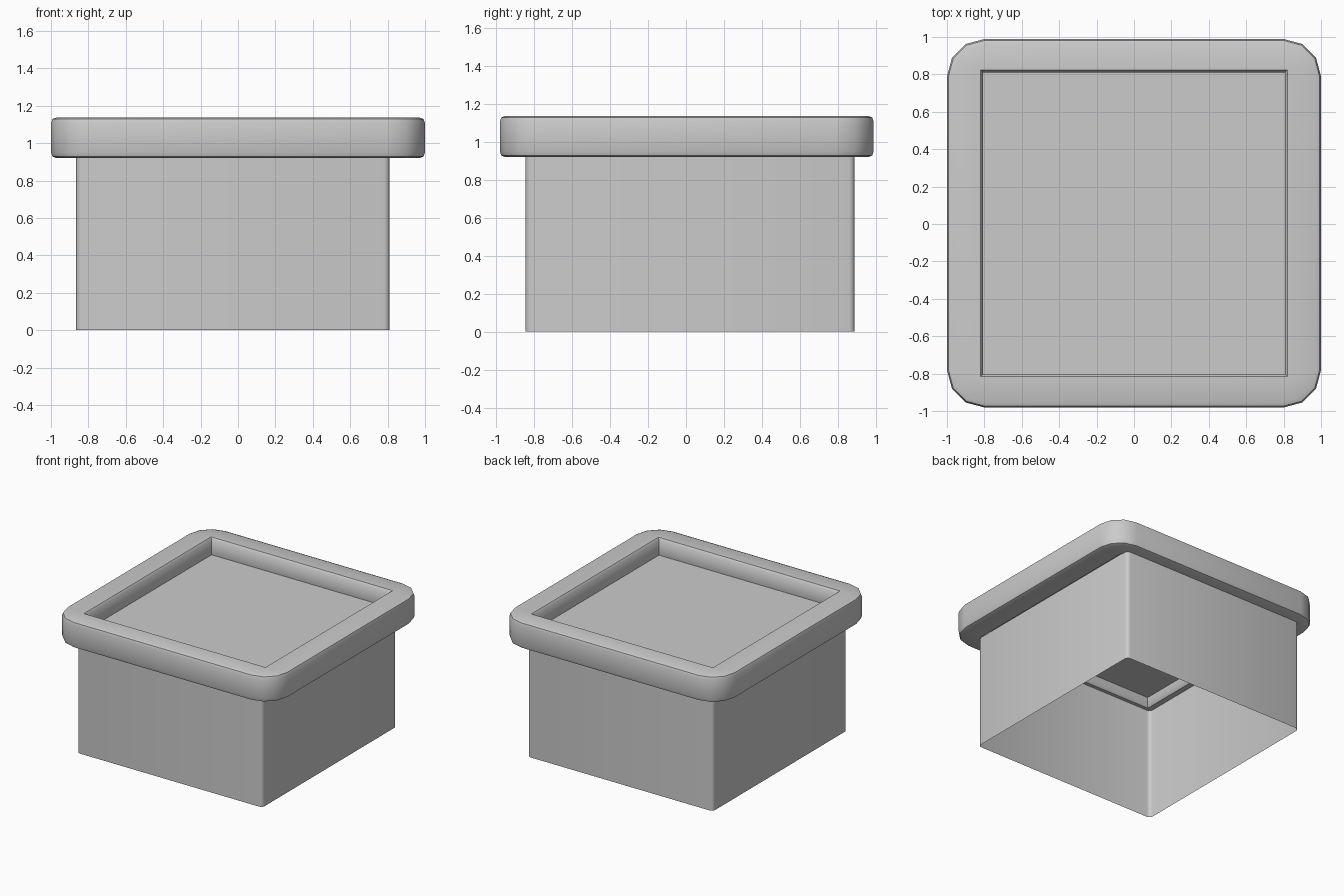
import bpy, bmesh
from math import pi, cos, sin, radians

if "Cube" in bpy.data.objects:
    bpy.data.objects.remove(bpy.data.objects["Cube"])

CORNERS = [(1, 1, 0), (-1, 1, pi / 2), (-1, -1, pi), (1, -1, 1.5 * pi)]


def rounded_loop(hx, hy, r, steps, z, cx=0, cy=0):
    """Rectangle with rounded corners; r = 0 gives coincident corner points."""
    pts = []
    for sx, sy, start in CORNERS:
        for i in range(steps + 1):
            a = start + i * pi / 2 / steps
            pts.append((cx + sx * (hx - r) + r * cos(a),
                        cy + sy * (hy - r) + r * sin(a), z))
    return pts


def loft(name, loops, closed=False, recalc=True, angle=50):
    bm = bmesh.new()
    rows = [[bm.verts.new(p) for p in loop] for loop in loops]
    pairs = list(zip(rows, rows[1:]))
    if closed:
        pairs.append((rows[-1], rows[0]))
    for a, b in pairs:
        n = len(a)
        for i in range(n):
            j = (i + 1) % n
            bm.faces.new((a[i], a[j], b[j], b[i]))
    bmesh.ops.remove_doubles(bm, verts=bm.verts, dist=1e-5)
    if recalc:
        bmesh.ops.recalc_face_normals(bm, faces=bm.faces)
    mesh = bpy.data.meshes.new(name)
    bm.to_mesh(mesh)
    bm.free()
    ob = bpy.data.objects.new(name, mesh)
    bpy.context.collection.objects.link(ob)
    bpy.ops.object.select_all(action='DESELECT')
    ob.select_set(True)
    bpy.context.view_layer.objects.active = ob
    bpy.ops.object.shade_smooth_by_angle(angle=radians(angle))
    return ob


# Rim: rounded outside, square opening, softened edges
CY = 0.004
outer = [(0.03, 0.92), (0.008, 0.928), (0, 0.95),
         (0, 1.107), (0.008, 1.129), (0.03, 1.137)]
inner = [(0.82, 1.137), (0.806, 1.12), (0.806, 0.937), (0.82, 0.92)]
rim = [rounded_loop(1 - i, 0.985 - i, 0.2 - i, 3, z, 0, CY) for i, z in outer]
rim += [rounded_loop(h, h, 0, 3, z, 0, CY) for h, z in inner]
loft("rim", rim, closed=True)

# Planter body: thin open-ended box, slightly off-centre under the rim
loft("body", [rounded_loop(0.838, 0.867, 0.03, 3, z, -0.027, 0.022)
              for z in (0, 0.925)], recalc=False)

# Recessed panel inside the rim
bpy.ops.mesh.primitive_plane_add(size=1.612, location=(0, CY, 1.0))
bpy.context.object.name = "recessed_panel"
